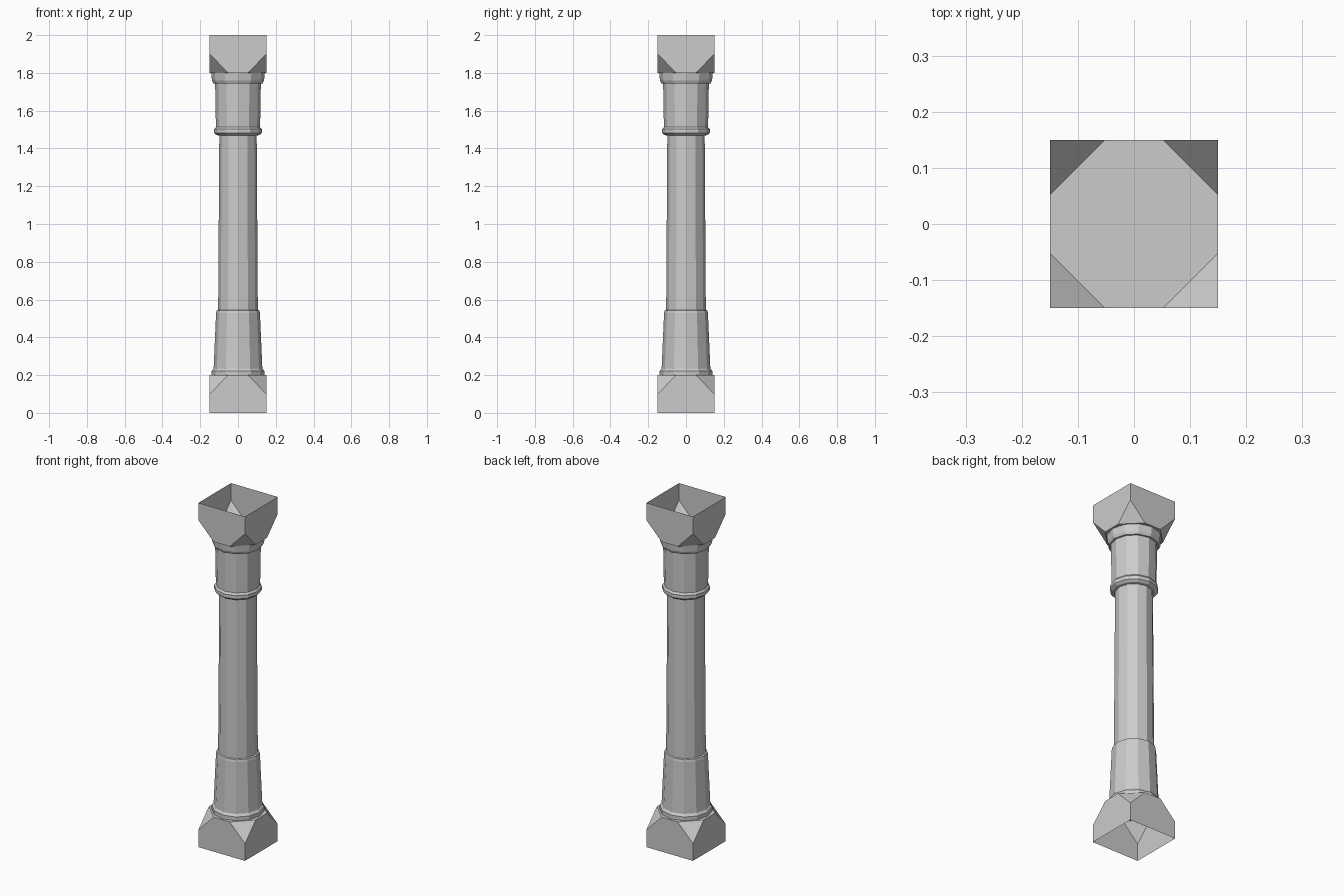
import bpy
from math import sin, cos, pi

if "Cube" in bpy.data.objects:
    bpy.data.objects.remove(bpy.data.objects["Cube"])

SIDES = 12


def make_object(name, verts, faces):
    mesh = bpy.data.meshes.new(name)
    mesh.from_pydata(verts, [], faces)
    mesh.update()
    obj = bpy.data.objects.new(name, mesh)
    bpy.context.collection.objects.link(obj)
    return obj


def turned(name, profile):
    """Faceted surface of revolution from (radius, z) pairs."""
    verts = [(r * cos(2 * pi * i / SIDES), r * sin(2 * pi * i / SIDES), z)
             for r, z in profile for i in range(SIDES)]
    faces = []
    for k in range(len(profile) - 1):
        for i in range(SIDES):
            j = (i + 1) % SIDES
            a, b = k * SIDES, (k + 1) * SIDES
            faces.append((a + i, a + j, b + j, b + i))
    return make_object(name, verts, faces)


def corner_cut_block(name, z_open, z_mid, z_cap):
    """Square block, open on its outer end, corners cut to an octagon at the cap."""
    h, c = 0.15, 0.052
    verts, faces = [], []
    corners = [(1, 1), (-1, 1), (-1, -1), (1, -1)]
    for n, (sx, sy) in enumerate(corners):
        first, second = (sx * h, sy * c), (sx * c, sy * h)
        if n % 2:
            first, second = second, first
        verts += [(sx * h, sy * h, z_open), (sx * h, sy * h, z_mid),
                  (*first, z_cap), (*second, z_cap)]
    for n in range(4):
        a, b = 4 * n, 4 * ((n + 1) % 4)
        faces.append((a + 1, a + 2, a + 3))                     # cut corner
        faces.append((a, b, b + 1, b + 2, a + 3, a + 1))        # side wall
    faces.append(tuple(4 * n + k for n in range(4) for k in (2, 3)))  # inner cap
    obj = make_object(name, verts, faces)
    if z_open > z_cap:
        obj.data.flip_normals()
    return obj


# Square blocks at both ends
corner_cut_block("base_block", 0.0, 0.1, 0.2)
corner_cut_block("top_block", 2.0, 1.9, 1.8)

# Column body: foot collar, flared sleeve, shaft, ring, neck and capital lip
turned("column_shaft", [
    (0.139, 0.20), (0.139, 0.222), (0.129, 0.235),
    (0.116, 0.53), (0.113, 0.542), (0.105, 0.545),
    (0.099, 1.468), (0.113, 1.471), (0.126, 1.482), (0.126, 1.502),
    (0.117, 1.513), (0.121, 1.745), (0.131, 1.745),
    (0.138, 1.76), (0.142, 1.80)])
